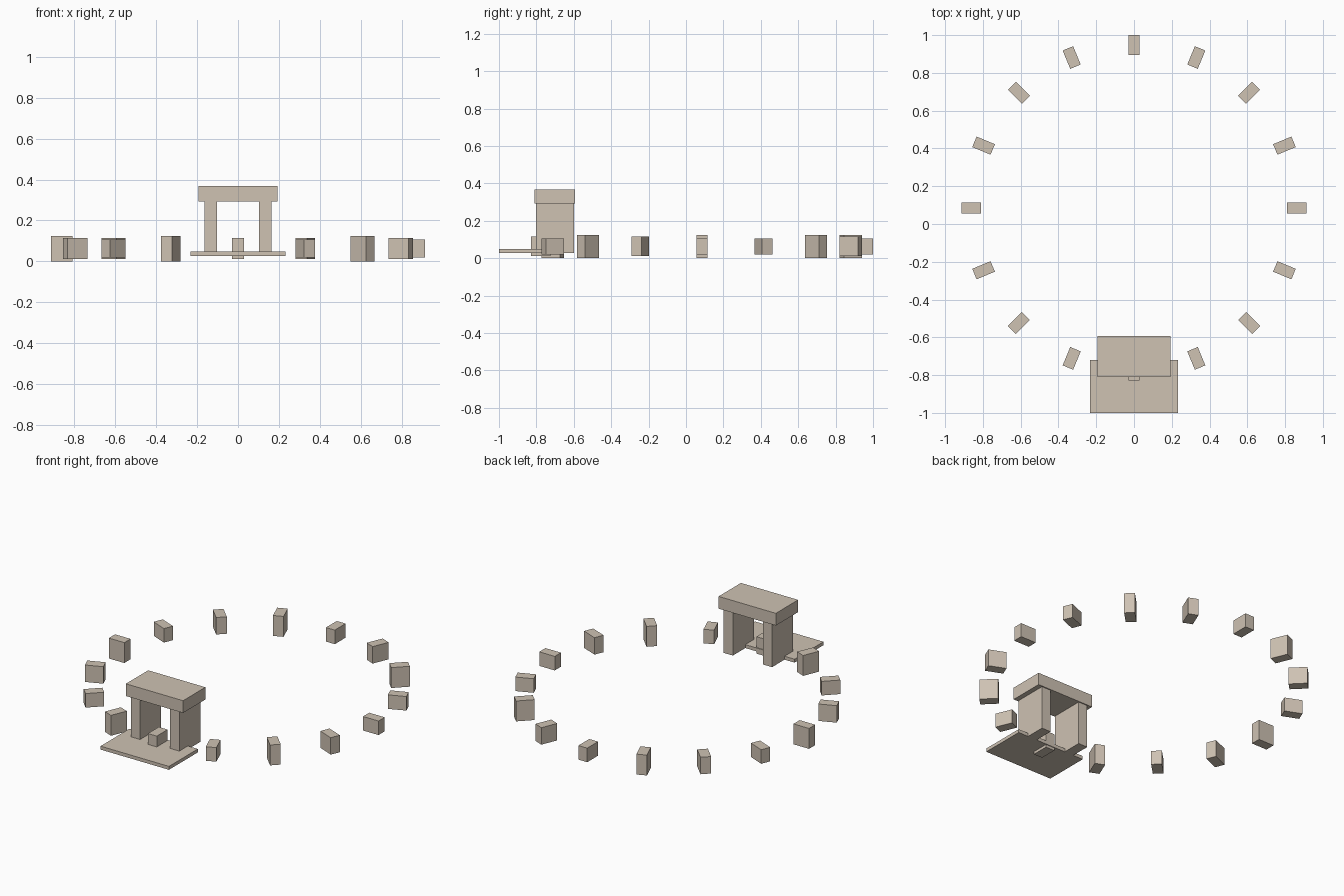
import bpy
from math import cos, sin, radians

cube = bpy.data.objects.get("Cube")
if cube:
    bpy.data.objects.remove(cube, do_unlink=True)

# Single weathered stone colour
stone = bpy.data.materials.new("pale_stone")
stone.use_nodes = True
colour = (0.62, 0.54, 0.45, 1)
stone.diffuse_color = colour
bsdf = stone.node_tree.nodes["Principled BSDF"]
bsdf.inputs["Base Color"].default_value = colour
bsdf.inputs["Roughness"].default_value = 0.9


def block(name, centre, size, turn=0):
    bpy.ops.mesh.primitive_cube_add(size=1, location=centre, rotation=(0, 0, turn))
    ob = bpy.context.object
    ob.name = name
    ob.scale = size
    bpy.ops.object.transform_apply(location=False, rotation=False, scale=True)
    ob.data.materials.append(stone)
    return ob


# Ring of standing stones in three repeating heights
RADIUS, RING_Y, MID_Z = 0.862, 0.085, 0.0625
HEIGHTS = (0.104, 0.086, 0.125)
for i in range(1, 17):
    a = radians(22.5 * i)
    block(f"ring_stone_{i}",
          (RADIUS * cos(a), RING_Y + RADIUS * sin(a), MID_Z),
          (0.105, 0.06, HEIGHTS[i % 3]), a)

# Gateway: floor slab, two uprights and a lintel
block("floor_slab", (0, -0.86, 0.0375), (0.464, 0.28, 0.021))
for side, name in ((1, "left_upright"), (-1, "right_upright")):
    block(name, (side * 0.133, -0.701, 0.16), (0.062, 0.203, 0.266))
block("lintel", (0, -0.701, 0.33), (0.388, 0.216, 0.075))
